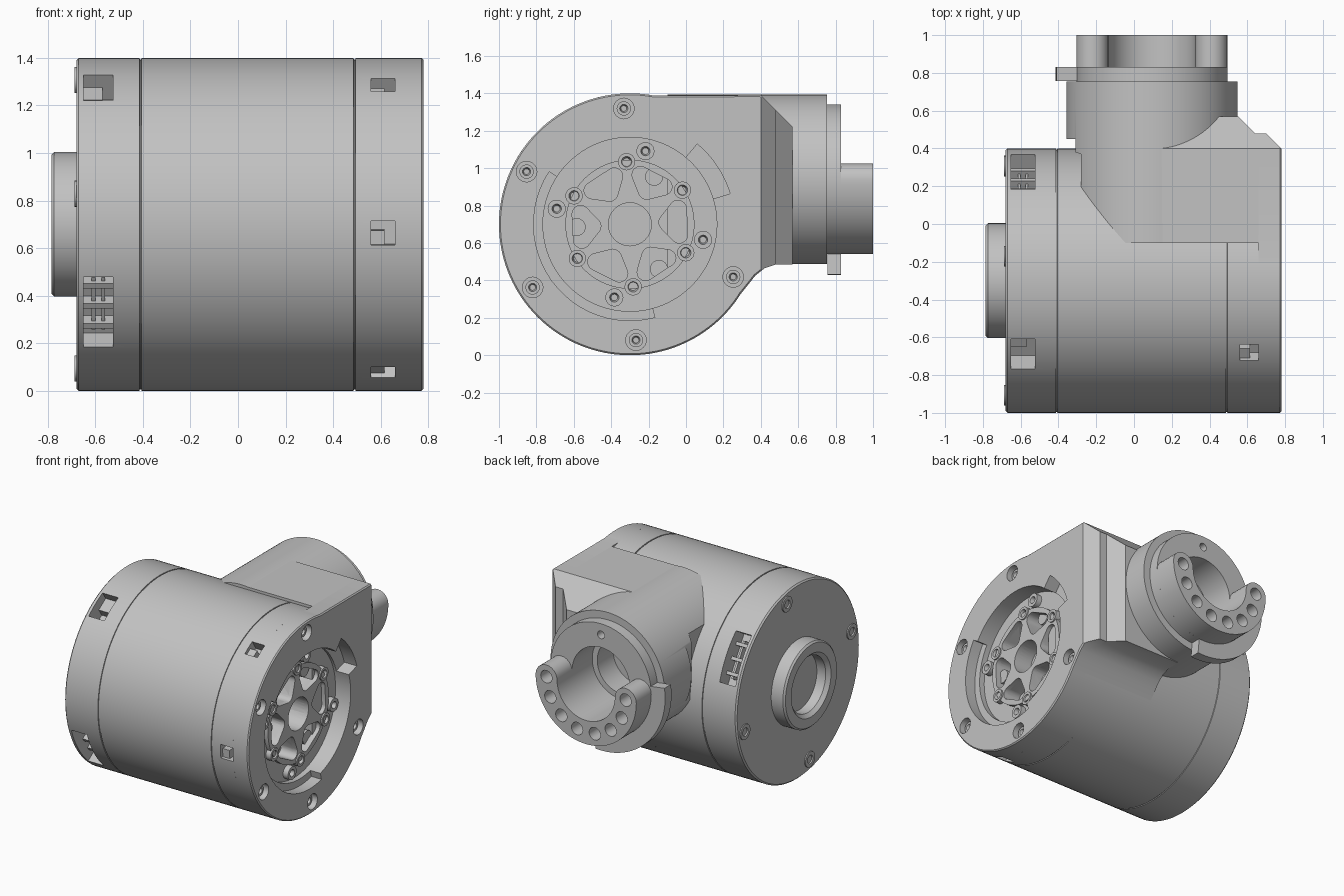
import bpy, bmesh
from math import sin, cos, radians
from mathutils import Vector
from mathutils.geometry import convex_hull_2d

if "Cube" in bpy.data.objects:
    bpy.data.objects.remove(bpy.data.objects["Cube"])

grey = bpy.data.materials.new("machined grey")
grey.use_nodes = True
grey.diffuse_color = (0.54, 0.54, 0.54, 1)
grey.node_tree.nodes["Principled BSDF"].inputs["Base Color"].default_value = grey.diffuse_color

DRUM = (-0.3, 0.7)      # drum axis (y, z), runs along x
WRIST = (0.095, 0.94)   # wrist axis (x, z), runs along y


def place(axis, a, p, q):
    return {"x": (a, p, q), "y": (p, a, q), "z": (p, q, a)}[axis]


def finish(name, bm):
    bmesh.ops.recalc_face_normals(bm, faces=bm.faces)
    mesh = bpy.data.meshes.new(name)
    bm.to_mesh(mesh)
    bm.free()
    mesh.materials.append(grey)
    ob = bpy.data.objects.new(name, mesh)
    bpy.context.collection.objects.link(ob)
    smooth(ob)
    return ob


def smooth(ob):
    ob.data.shade_smooth()
    ob.data.set_sharp_from_angle(angle=radians(30))


def prism(name, pts, axis, a, b, rim=0):
    """Extrude a flat outline along an axis from a to b, with an optional chamfered far rim."""
    bm = bmesh.new()
    low, high = ([bm.verts.new(place(axis, h, p, q)) for p, q in pts] for h in (a, b - rim))
    bm.faces.new(low)
    end = bm.faces.new(high)
    for i in range(len(pts)):
        j = (i + 1) % len(pts)
        bm.faces.new((low[i], low[j], high[j], high[i]))
    if rim:
        bmesh.ops.recalc_face_normals(bm, faces=bm.faces)
        bmesh.ops.inset_region(bm, faces=[end], thickness=rim, depth=rim, use_even_offset=True)
    return finish(name, bm)


def lathe(name, profile, axis, centre, n=128):
    """Turn (position, radius) pairs around an axis."""
    bm = bmesh.new()
    rings = []
    for a, r in profile:
        rings.append([bm.verts.new(place(axis, a, *p)) for p in arc(centre, r, 0, 360, n)[:-1]])
    for r0, r1 in zip(rings, rings[1:]):
        for i in range(n):
            j = (i + 1) % n
            bm.faces.new((r0[i], r0[j], r1[j], r1[i]))
    bm.faces.new(rings[0])
    bm.faces.new(rings[-1])
    return finish(name, bm)


def arc(centre, r, a0, a1, n=24):
    angles = [radians(a0 + (a1 - a0) * i / n) for i in range(n + 1)]
    return [(centre[0] + r * cos(t), centre[1] + r * sin(t)) for t in angles]


def polar(centre, r, a):
    return arc(centre, r, a, a, 1)[0]


def circle(centre, r, n=24):
    return arc(centre, r, 0, 360, n)[:-1]


def sector(centre, r0, r1, a0, a1):
    return arc(centre, r1, a0, a1) + arc(centre, r0, a1, a0)


def slab(a, r0, r1, t0, t1):
    """Rectangle facing out from the drum axis at angle a."""
    u = Vector((cos(radians(a)), sin(radians(a))))
    v = Vector((-u.y, u.x))
    return [tuple(Vector(DRUM) + u * r + v * t) for r, t in ((r0, t0), (r1, t0), (r1, t1), (r0, t1))]


def boolean(ob, cutters, op="DIFFERENCE"):
    for c in cutters:
        m = ob.modifiers.new("cut", "BOOLEAN")
        m.operation, m.solver, m.object = op, "EXACT", c
    graph = bpy.context.evaluated_depsgraph_get()
    mesh = bpy.data.meshes.new_from_object(ob.evaluated_get(graph))
    ob.modifiers.clear()
    ob.data = mesh
    smooth(ob)


def drop(cutters):
    for c in cutters:
        bpy.data.objects.remove(c)


# Drum housing with rear boss, seam grooves and rim chamfer
def groove(x):
    return [(x - 0.004, 0.7), (x - 0.003, 0.694), (x + 0.003, 0.694), (x + 0.004, 0.7)]


housing = lathe("drum_housing", [
    (-0.69, 0.001), (-0.69, 0.2), (-0.76, 0.2), (-0.785, 0.225), (-0.785, 0.292), (-0.773, 0.304),
    (-0.68, 0.304), (-0.68, 0.69), (-0.67, 0.7)] + groove(-0.41) + groove(0.49)
    + [(0.66, 0.7), (0.66, 0.001)], "x", DRUM)

# Hub pockets: rounded wedges around a central bore
pockets = [prism("cutter", circle(DRUM, 0.115, 32), "x", 0.55, 0.75)]
for k in range(6):
    a = 3 + 60 * k
    dots = []
    for r, d, s in ((0.2, 0, 0.045), (0.27, 15, 0.045), (0.27, -15, 0.045)):
        dots += circle(polar(DRUM, r, a + d), s, 16)
    outline = [dots[i] for i in convex_hull_2d([Vector(p) for p in dots])]
    pockets.append(prism("cutter", outline, "x", 0.56, 0.75))

# Sockets around the drum skin: two long, one short, four small windows
sockets = [prism("cutter", slab(a, 0.57, 0.8, -w, w), "x", -0.65, -0.525)
           for a, w in ((32, 0.175), (213, 0.175), (124, 0.095))]
windows = (123, 183, 243, 303)
sockets += [prism("cutter", slab(a, 0.62, 0.8, -0.05, 0.05), "x", 0.56, 0.662) for a in windows]
boolean(housing, pockets + sockets)
drop(sockets)
for a in windows:
    prism("window_latch", slab(a, 0.61, 0.675, -0.01, 0.05), "x", 0.56, 0.615)
for a in (32, 213):
    for t in (-0.1, 0.0, 0.1):
        prism("socket_rib", slab(a, 0.56, 0.63, t - 0.012, t + 0.012), "x", -0.65, -0.525)
    for x in (-0.615, -0.575):
        prism("socket_pin", slab(a, 0.56, 0.61, -0.13, 0.13), "x", x, x + 0.015)
prism("socket_step", slab(124, 0.56, 0.63, -0.095, 0.0), "x", -0.65, -0.57)

# End cap: drum outline flowing into the rear block, with a stepped round recess
body = arc(DRUM, 0.7, 80, 328, 96) + [(0.335, 0.38), (0.37, 0.425), (0.42, 0.465), (0.48, 0.485)]
cap = prism("end_cap", body + [(0.48, 1.31), (0.4, 1.39)], "x", 0.66, 0.78, rim=0.008)
screws = [polar(DRUM, 0.62, 93 + 60 * k) for k in range(5)]
recess = [prism("cutter", circle(DRUM, 0.465, 96), "x", 0.6, 0.9),
          prism("cutter", sector(DRUM, 0.4, 0.515, 147, 285), "x", 0.7, 0.91),
          prism("cutter", sector(DRUM, 0.4, 0.56, 17, 50), "x", 0.68, 0.92),
          prism("cutter", [(0.82, 0.36), (0.82, 0.62), (0.56, 0.62)], "z", -0.1, 1.6)]
recess += [prism("cutter", circle(p, 0.055), "x", 0.72, 0.93) for p in screws]
boolean(cap, recess)
drop(recess)


def screw(name, p, r, bore, x0, x1):
    dip = x1 - (x1 - x0) * 0.6
    return lathe(name, [(x0, r), (x1, r), (x1, bore), (dip, bore * 0.7), (dip, 0.001)], "x", p, 24)


for p in screws:
    screw("cap_screw", p, 0.038, 0.022, 0.715, 0.75)
for k in range(4):
    screw("hub_large_screw", polar(DRUM, 0.4, 78 + 90 * k), 0.048, 0.025, 0.65, 0.70)
    screw("rear_screw", polar(DRUM, 0.62, 78 + 90 * k), 0.055, 0.03, -0.66, -0.688)

# Hub disc with lugs and pocket posts
hub = prism("hub_disc", circle(DRUM, 0.345, 96), "x", 0.655, 0.69)
boolean(hub, pockets)
drop(pockets)
for k in range(6):
    screw("hub_lug", polar(DRUM, 0.335, 33 + 60 * k), 0.046, 0.028, 0.65, 0.70)
for a in (63, 183, 303):
    prism("pocket_post", circle(polar(DRUM, 0.285, a), 0.048), "x", 0.55, 0.65)

# Rear block joining drum and wrist
block = prism("rear_block", body + [(0.57, 0.485), (0.57, 1.22), (0.4, 1.39)], "x", 0.095, 0.66)
plan = prism("cutter", [(0, -0.1), (0.7, -0.1), (0.7, 0.48), (0.64, 0.48), (0.55, 0.57), (0, 0.57)],
             "z", -0.1, 1.6)
boolean(block, [plan], "INTERSECT")
bore = prism("cutter", circle(WRIST, 0.3, 64), "y", 0.415, 0.8)
boolean(block, [bore])
drop([plan, bore])

# Wrist barrel with stepped bore, relieved on its inner side
barrel = lathe("wrist_barrel", [
    (-0.1, 0.001), (-0.1, 0.453), (0.755, 0.453), (0.755, 0.4), (0.83, 0.4), (0.83, 0.23),
    (0.6, 0.23), (0.6, 0.19), (0.42, 0.19), (0.42, 0.001)], "y", WRIST)
relief = [prism("cutter", [(-0.6, -0.3), (-0.28, -0.3), (-0.28, 0.37), (-0.31, 0.38), (-0.31, 0.45),
                           (-0.6, 0.45)], "z", 0, 1.6),
          prism("cutter", circle(polar(WRIST, 0.32, 90), 0.028), "y", 0.77, 0.9)]
boolean(barrel, relief)
drop(relief)

# Stop tab and horseshoe coupling
prism("stop_tab", sector(WRIST, 0.38, 0.51, 172, 275), "y", 0.757, 0.83)
shoe = (arc(WRIST, 0.4, 180, 360, 48) + arc(polar(WRIST, 0.315, 0), 0.085, 0, 180, 12)[1:]
        + arc(WRIST, 0.23, 360, 180, 48)[1:] + arc(polar(WRIST, 0.315, 180), 0.085, 0, 180, 12)[1:-1])
coupling = prism("horseshoe_coupling", shoe, "y", 0.825, 1.0)
holes = [prism("cutter", circle(polar(WRIST, 0.315, 180 + 180 * k / 7), 0.045), "y", 0.86, 1.1)
         for k in range(8)]
boolean(coupling, holes)
drop(holes)
